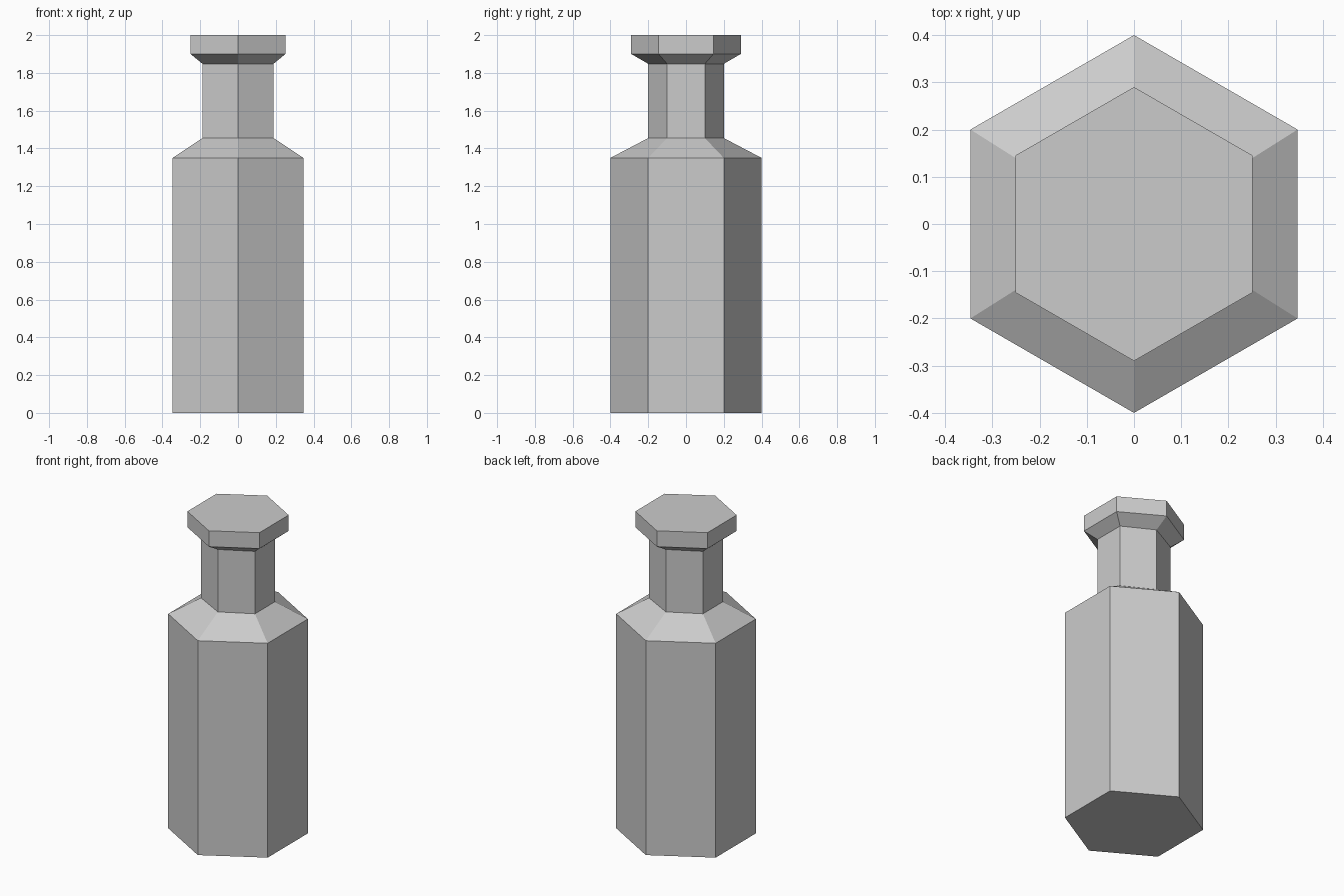
import bpy, bmesh
from math import sin, cos, pi

if "Cube" in bpy.data.objects:
    bpy.data.objects.remove(bpy.data.objects["Cube"])

# Bottle profile: (half-width in x, half-depth in y, height)
C = cos(pi / 6)
PROFILE = [
    (0.4 * C, 0.40, 0.0),      # base
    (0.4 * C, 0.40, 1.35),     # top of body
    (0.188, 0.20, 1.455),      # shoulder meets neck
    (0.188, 0.20, 1.848),      # top of neck
    (0.29 * C, 0.29, 1.90),    # flare under the lip
    (0.29 * C, 0.29, 2.0),     # lip top
]
SIDES = 6

bm = bmesh.new()

# Hexagonal rings with a corner pointing to front and back
rings = []
for hx, hy, z in PROFILE:
    ring = []
    for i in range(SIDES):
        a = pi / 2 + 2 * pi * i / SIDES
        ring.append(bm.verts.new((hx / C * cos(a), hy * sin(a), z)))
    rings.append(ring)

# Walls between rings
for lo, hi in zip(rings, rings[1:]):
    for i in range(SIDES):
        j = (i + 1) % SIDES
        bm.faces.new((lo[i], lo[j], hi[j], hi[i]))

# Bottom and top caps
bm.faces.new(rings[0][::-1])
bm.faces.new(rings[-1])
bmesh.ops.recalc_face_normals(bm, faces=bm.faces)

mesh = bpy.data.meshes.new("bottle")
bm.to_mesh(mesh)
bm.free()
bottle = bpy.data.objects.new("bottle", mesh)
bpy.context.collection.objects.link(bottle)
